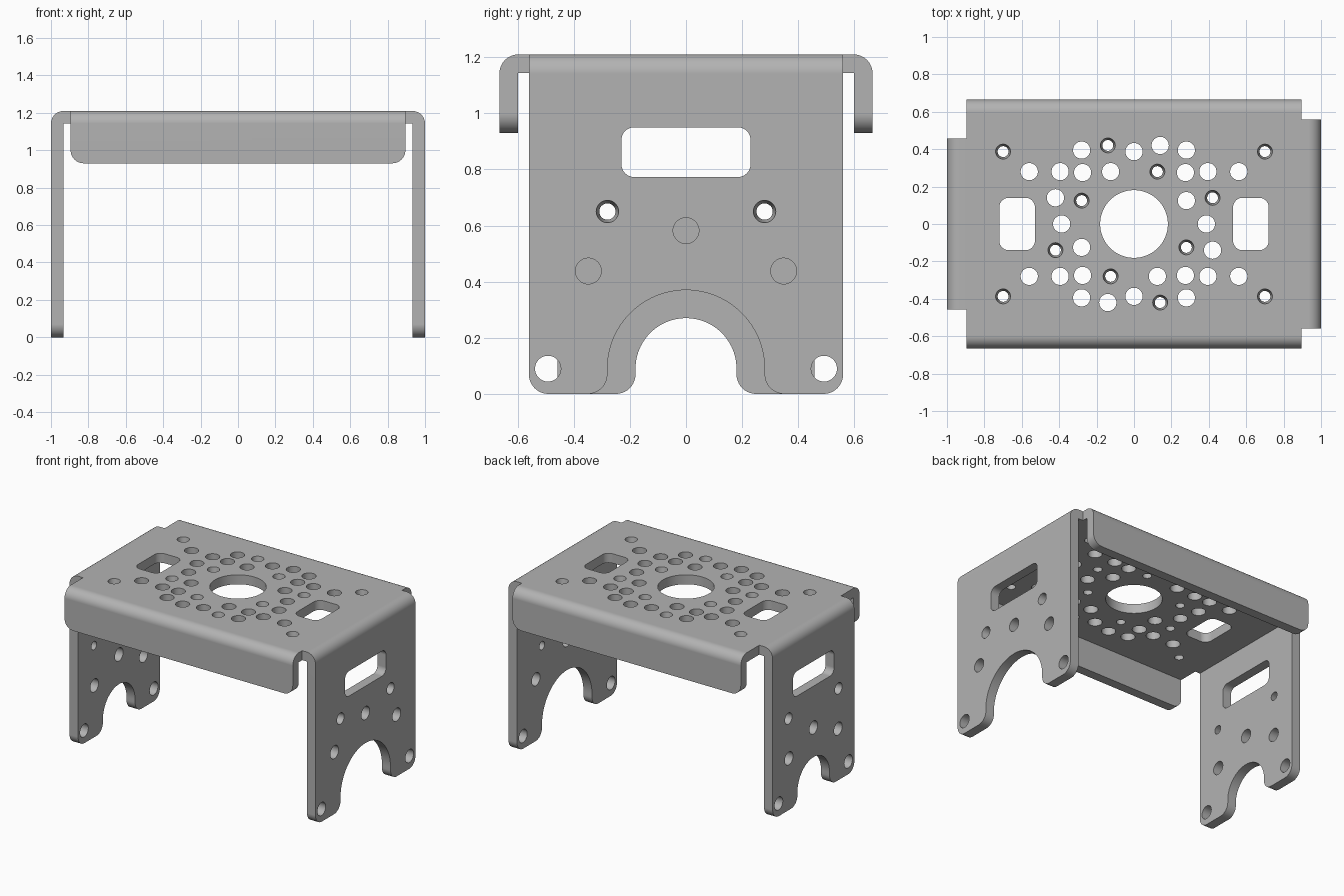
import bpy, bmesh
from math import cos, sin, pi, radians

default = bpy.data.objects.get("Cube")
if default:
    bpy.data.objects.remove(default, do_unlink=True)

metal = bpy.data.materials.new("brushed grey metal")
metal.use_nodes = True
GREY = (0.45, 0.45, 0.45, 1)
metal.diffuse_color = GREY
metal.node_tree.nodes["Principled BSDF"].inputs["Base Color"].default_value = GREY

# Overall sheet sizes
TOP, THICK, BEND = 1.21, 0.067, 0.068
UNDER = TOP - THICK
PLATE_X, PLATE_Y, REACH_X, REACH_Y = 0.895, 0.59, 1.0, 0.665
HOLE, TAP_OUT, TAP_IN = 0.046, 0.040, 0.029


def arc(cx, cy, r, start, end, n=10):
    angles = [radians(start + (end - start) * i / n) for i in range(n + 1)]
    return [(cx + r * cos(a), cy + r * sin(a)) for a in angles]


def circle(cx, cy, r, n=40):
    return arc(cx, cy, r, 0, 360, n)[:-1]


def rounded_rect(x0, x1, y0, y1, r):
    return (arc(x1 - r, y1 - r, r, 0, 90) + arc(x0 + r, y1 - r, r, 90, 180)
            + arc(x0 + r, y0 + r, r, 180, 270) + arc(x1 - r, y0 + r, r, 270, 360))


def prism(bm, low, high, w0, w1, place):
    """Join two matching outlines lying at depths w0 and w1."""
    a = [bm.verts.new(place(u, v, w0)) for u, v in low]
    b = [bm.verts.new(place(u, v, w1)) for u, v in high]
    faces = [bm.faces.new(a), bm.faces.new(b)]
    for i in range(len(a)):
        j = (i + 1) % len(a)
        faces.append(bm.faces.new((a[i], a[j], b[j], b[i])))
    bmesh.ops.recalc_face_normals(bm, faces=faces)


def add_object(name, bm):
    mesh = bpy.data.meshes.new(name)
    bm.to_mesh(mesh)
    bm.free()
    obj = bpy.data.objects.new(name, mesh)
    bpy.context.collection.objects.link(obj)
    return obj


def carve(obj, bm, operation):
    """Apply a boolean with a temporary cutter."""
    cutter = add_object("cutter", bm)
    cutter.hide_render = True
    mod = obj.modifiers.new("carve", "BOOLEAN")
    mod.operation, mod.solver, mod.object = operation, "EXACT", cutter
    graph = bpy.context.evaluated_depsgraph_get()
    mesh = bpy.data.meshes.new_from_object(obj.evaluated_get(graph))
    obj.modifiers.clear()
    obj.data = mesh
    bpy.data.objects.remove(cutter, do_unlink=True)


def finish(obj):
    obj.data.materials.clear()
    obj.data.materials.append(metal)
    bpy.ops.object.select_all(action="DESELECT")
    obj.select_set(True)
    bpy.context.view_layer.objects.active = obj
    bpy.ops.object.shade_smooth_by_angle(angle=radians(30))
    mod = obj.modifiers.new("flat_normals", "WEIGHTED_NORMAL")
    mod.keep_sharp = True


def cut_holes(obj, plain, tapped, windows, outer, place):
    """Plain holes, tapered tapped holes and windows through one sheet."""
    bm = bmesh.new()
    w0, w1 = outer - THICK, outer
    for loop in [circle(u, v, HOLE) for u, v in plain] + windows:
        prism(bm, loop, loop, w0 - 0.02, w1 + 0.02, place)
    taper = (TAP_OUT - TAP_IN) / THICK * 0.02
    for u, v in tapped:
        prism(bm, circle(u, v, TAP_IN - taper), circle(u, v, TAP_OUT + taper),
              w0 - 0.02, w1 + 0.02, place)
    carve(obj, bm, "DIFFERENCE")


def bent_sheet(name, inner, outer, half, bottom, outline, place):
    """A folded L section trimmed to an outline seen square on."""
    profile = ([(inner, TOP)] + arc(outer - BEND, TOP - BEND, BEND, 90, 0, 12)
               + [(outer, bottom), (outer - THICK, bottom),
                  (outer - THICK, UNDER), (inner, UNDER)])
    bm = bmesh.new()
    prism(bm, profile, profile, -half, half, lambda a, b, c: place(c, b, a))
    obj = add_object(name, bm)
    bm = bmesh.new()
    prism(bm, outline, outline, inner - 0.1, outer + 0.1, place)
    carve(obj, bm, "INTERSECT")
    return obj


def mirrored(points):
    return [(-u, v) for u, v in reversed(points)]


# Top plate with its pattern of holes
def flat(u, v, w):
    return (u, v, w)


bm = bmesh.new()
corners = [(PLATE_X, PLATE_Y), (-PLATE_X, PLATE_Y), (-PLATE_X, -PLATE_Y), (PLATE_X, -PLATE_Y)]
prism(bm, corners, corners, UNDER, TOP, flat)
top_plate = add_object("top_plate", bm)

quarter = [(0.28, 0.395), (0.14, 0.42), (0.56, 0.28), (0.395, 0.28),
           (0.275, 0.275), (0.125, 0.28), (0.42, 0.14), (0.28, 0.125)]
pattern = [(sx * u, sy * v) for u, v in quarter for sx in (1, -1) for sy in (1, -1)]
tapped = [(sx * 0.70, sy * 0.387) for sx in (1, -1) for sy in (1, -1)]
for u, v in ((0.42, 0.14), (0.125, 0.28)):
    tapped += [(u, v), (-v, u), (-u, -v), (v, -u)]
plain = [p for p in pattern
         if not any(abs(p[0] - t[0]) + abs(p[1] - t[1]) < 0.03 for t in tapped)]
plain += [(0, 0.387), (0, -0.387), (0.387, 0), (-0.387, 0)]
windows = [rounded_rect(x - 0.095, x + 0.095, -0.14, 0.14, 0.05) for x in (-0.625, 0.625)]
windows.append(circle(0, 0, 0.181, 72))
cut_holes(top_plate, plain, tapped, windows, TOP, flat)
finish(top_plate)

# Folded front and back lips
for name, side in (("front_lip", -1), ("back_lip", 1)):
    def lip_place(u, v, w, s=side):
        return (u, s * w, v)
    edge = [(PLATE_X, 1.4)] + arc(PLATE_X - 0.07, 1.0, 0.07, 0, -90)
    lip = bent_sheet(name, PLATE_Y, REACH_Y, PLATE_X + 0.05, 0.85,
                     edge + mirrored(edge), lip_place)
    finish(lip)

# Side legs: same layout about the arch centre, with a wider left leg
ARCH_Z = 0.09
for name, side, half, arch_r, ring in (("left_leg", 1, 0.56, 0.28, 0.492),
                                       ("right_leg", -1, 0.458, 0.18, 0.39)):
    def leg_place(u, v, w, s=side):
        return (s * w, u, v)
    r = 0.07
    edge = ([(half, 1.4)] + arc(half - r, r, r, 0, -90)
            + arc(arch_r + r, r, r, 270, 180) + arc(0, ARCH_Z, arch_r, 0, 90, 24))
    leg = bent_sheet(name, PLATE_X, REACH_X, half + 0.05, -0.05,
                     edge + mirrored(edge[:-1]), leg_place)
    bolts = [(ring * cos(k * pi / 4), ARCH_Z + ring * sin(k * pi / 4)) for k in range(5)]
    slot = rounded_rect(-0.23, 0.23, 0.773, 0.95, 0.045)
    cut_holes(leg, bolts, [(-0.28, 0.65), (0.28, 0.65)], [slot], REACH_X, leg_place)
    finish(leg)
